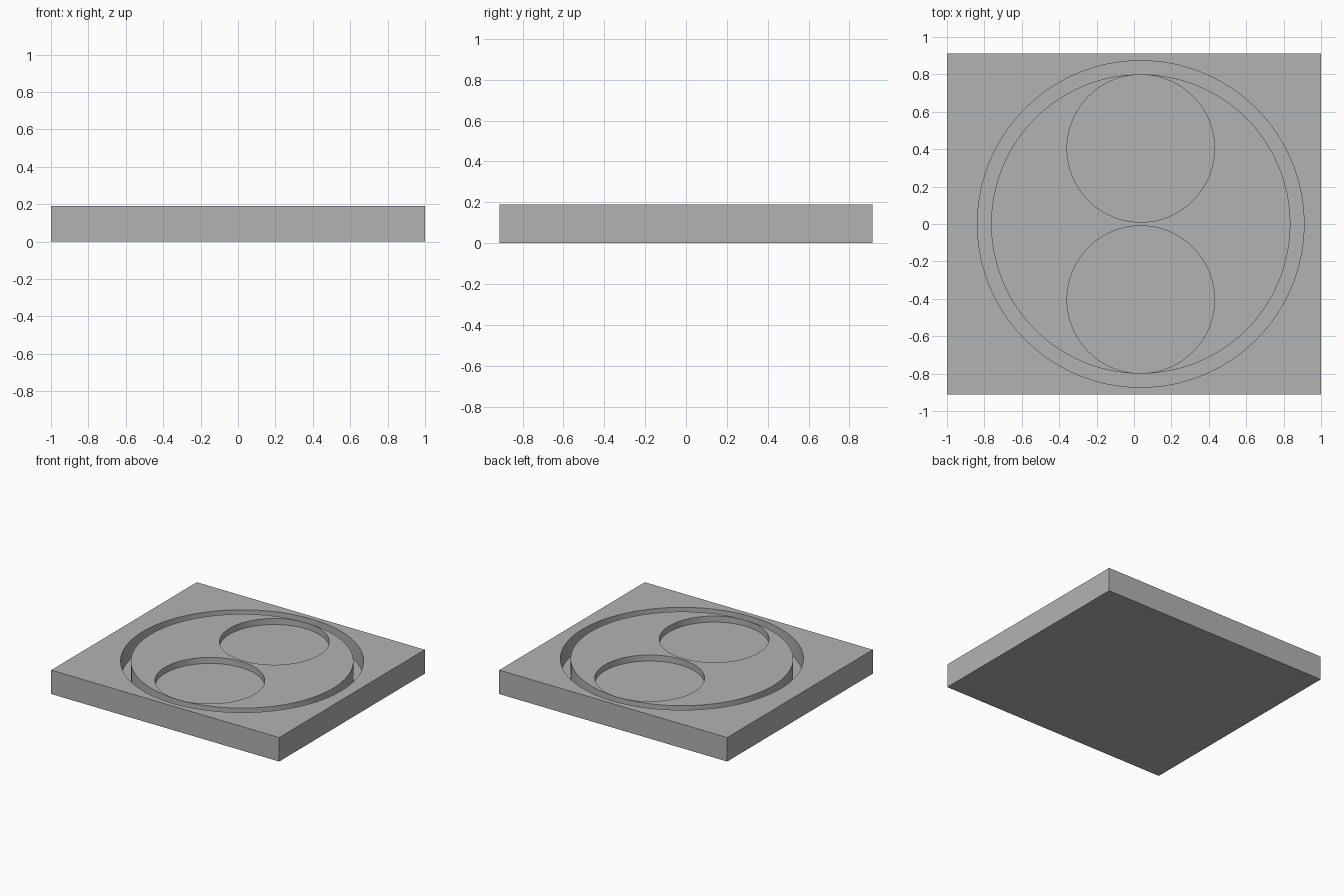
import bpy
import bmesh
from mathutils import Matrix, Vector

cube = bpy.data.objects.get("Cube")
if cube:
    bpy.data.objects.remove(cube, do_unlink=True)

WIDTH, DEPTH, HEIGHT = 2.0, 1.824, 0.19
CENTRE_X = 0.036
GROOVE_OUTER, GROOVE_INNER, GROOVE_FLOOR = 0.873, 0.80, 0.045
POCKET_RADIUS, POCKET_Y, POCKET_FLOOR = 0.394, 0.404, 0.142
CUT_TOP = 0.3
SEGMENTS = 128

grey = bpy.data.materials.new("plain grey")
grey.use_nodes = True
colour = (0.45, 0.45, 0.45, 1.0)
grey.diffuse_color = colour
grey.node_tree.nodes["Principled BSDF"].inputs["Base Color"].default_value = colour


def make_object(name, bm):
    bmesh.ops.recalc_face_normals(bm, faces=bm.faces)
    mesh = bpy.data.meshes.new(name)
    bm.to_mesh(mesh)
    bm.free()
    mesh.materials.append(grey)
    obj = bpy.data.objects.new(name, mesh)
    bpy.context.collection.objects.link(obj)
    return obj


def revolve(name, profile, y=0.0):
    """Spin a closed (radius, height) profile about a vertical axis."""
    bm = bmesh.new()
    axis = Vector((CENTRE_X, y, 0))
    verts = [bm.verts.new(axis + Vector((r, 0, z))) for r, z in profile]
    edges = [bm.edges.new((verts[i - 1], v)) for i, v in enumerate(verts)]
    bmesh.ops.spin(bm, geom=verts + edges, cent=axis, axis=(0, 0, 1),
                   angle=6.283185307, steps=SEGMENTS, use_merge=True)
    bmesh.ops.remove_doubles(bm, verts=bm.verts, dist=1e-5)
    return make_object(name, bm)


def cylinder(name, radius, floor, y):
    bm = bmesh.new()
    place = Matrix.Translation((CENTRE_X, y, (floor + CUT_TOP) / 2))
    bmesh.ops.create_cone(bm, cap_ends=True, segments=SEGMENTS, radius1=radius,
                          radius2=radius, depth=CUT_TOP - floor, matrix=place)
    return make_object(name, bm)


# Rectangular base block
bm = bmesh.new()
bmesh.ops.create_cube(bm, size=1, matrix=Matrix.Translation((0, 0, HEIGHT / 2))
                      @ Matrix.Diagonal((WIDTH, DEPTH, HEIGHT, 1)))
tray = make_object("tray", bm)

# Ring groove and the two shallow round pockets
cutters = [revolve("groove_cutter", [(GROOVE_INNER, GROOVE_FLOOR),
                                     (GROOVE_OUTER, GROOVE_FLOOR),
                                     (GROOVE_OUTER, CUT_TOP),
                                     (GROOVE_INNER, CUT_TOP)])]
for label, side in (("front", -1), ("back", 1)):
    cutters.append(cylinder(label + "_pocket_cutter", POCKET_RADIUS,
                            POCKET_FLOOR, side * POCKET_Y))

bpy.ops.object.select_all(action="DESELECT")
tray.select_set(True)
bpy.context.view_layer.objects.active = tray
for cutter in cutters:
    cut = tray.modifiers.new(cutter.name, "BOOLEAN")
    cut.operation = "DIFFERENCE"
    cut.solver = "EXACT"
    cut.object = cutter
    bpy.ops.object.modifier_apply(modifier=cut.name)
    bpy.data.objects.remove(cutter, do_unlink=True)

# Smooth round walls with crisp rims
bpy.ops.object.shade_smooth_by_angle(angle=0.5)
